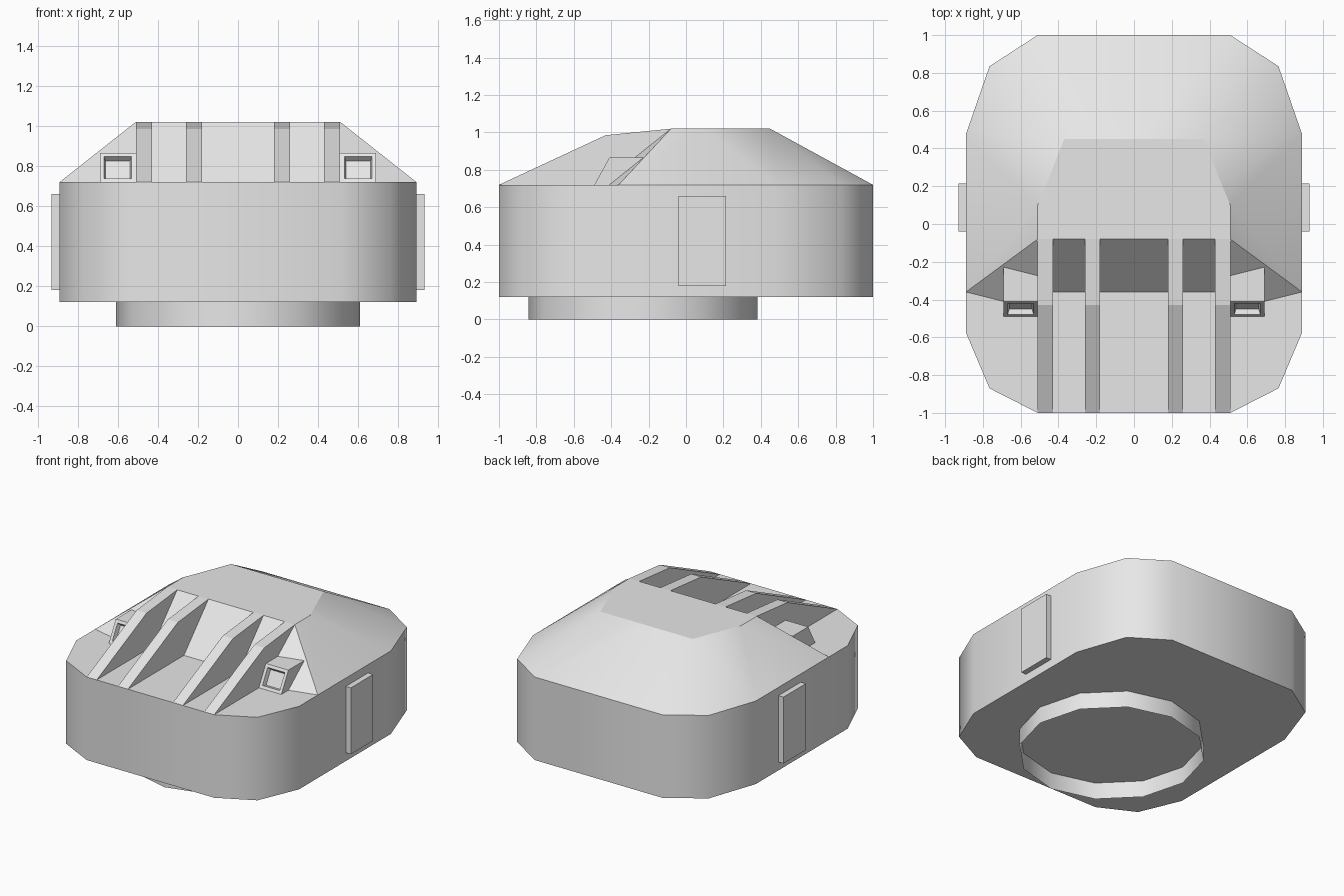
import bpy, bmesh, math

if "Cube" in bpy.data.objects:
    bpy.data.objects.remove(bpy.data.objects["Cube"])

grey = bpy.data.materials.new("plain grey")
grey.diffuse_color = (0.8, 0.8, 0.8, 1)
grey.use_nodes = True
grey.node_tree.nodes["Principled BSDF"].inputs["Base Color"].default_value = grey.diffuse_color


def finish(name, bm, smooth=None, mirror=False):
    """Turn a bmesh into a named object, optionally mirrored across x and smoothed."""
    bmesh.ops.recalc_face_normals(bm, faces=bm.faces[:])
    mesh = bpy.data.meshes.new(name)
    bm.to_mesh(mesh)
    bm.free()
    mesh.materials.append(grey)
    obj = bpy.data.objects.new(name, mesh)
    bpy.context.collection.objects.link(obj)
    if mirror:
        obj.modifiers.new("mirror", "MIRROR").use_clip = True
    if smooth:
        bpy.ops.object.select_all(action="DESELECT")
        obj.select_set(True)
        bpy.context.view_layer.objects.active = obj
        bpy.ops.object.shade_smooth_by_angle(angle=math.radians(smooth))
    return obj


def prism(points, offset):
    """Closed solid: a planar outline pushed along an offset vector."""
    bm = bmesh.new()
    face = bm.faces.new([bm.verts.new(p) for p in points])
    new = bmesh.ops.extrude_face_region(bm, geom=[face])["geom"]
    verts = [g for g in new if isinstance(g, bmesh.types.BMVert)]
    # the starting face stays as the other cap
    bmesh.ops.translate(bm, verts=verts, vec=offset)
    if face.is_valid is False or len(bm.faces) < len(points) + 2:
        bm.faces.new([v for v in bm.verts if v not in verts])
    bmesh.ops.recalc_face_normals(bm, faces=bm.faces[:])
    return bm


DECK, TOP = 0.72, 1.02

# body: chamfered outline, straight walls
half = [(0.51, -1), (0.765, -0.87), (0.89, -0.575),
        (0.89, 0.475), (0.765, 0.835), (0.51, 1)]
outline = half + [(-x, y) for x, y in reversed(half)]
finish("body", prism([(x, y, 0.12) for x, y in outline], (0, 0, DECK - 0.12)), smooth=42)

# base ring: open thin collar under the body
bm = bmesh.new()
ring = [(0.61 * math.cos(i * math.pi / 6), 0.613 * math.sin(i * math.pi / 6) - 0.23)
        for i in range(12)]
low = [bm.verts.new((x, y, 0)) for x, y in ring]
high = [bm.verts.new((x, y, 0.12)) for x, y in ring]
for i in range(12):
    j = (i + 1) % 12
    bm.faces.new((low[i], low[j], high[j], high[i]))
finish("base_ring", bm, smooth=42)

# hood: sloped roof with flat top, right half mirrored
top_pts = [(0, 0.45), (0.37, 0.45), (0.46, 0.22), (0.51, 0.1), (0.51, -0.08), (0, -0.08)]
foot_pts = [(0, 1), (0.51, 1), (0.765, 0.835), (0.89, 0.475),
            (0.89, -0.36), (0.51, -0.455), (0.51, -0.36), (0, -0.36)]
bm = bmesh.new()
v = [bm.verts.new((x, y, TOP)) for x, y in top_pts]
v += [bm.verts.new((x, y, DECK)) for x, y in foot_pts]
for f in [(0, 1, 2, 3, 4, 5), (0, 6, 7, 1), (1, 7, 8), (1, 8, 9), (1, 9, 2),
          (2, 9, 3), (3, 9, 10, 4), (4, 10, 11), (4, 11, 12), (4, 12, 13, 5)]:
    bm.faces.new([v[i] for i in f])
finish("hood", bm, smooth=25, mirror=True)

# fins: four sloping ribs in front of the hood
fin_profile = [(-0.08, TOP), (-0.43, 0.985), (-1, DECK), (-0.36, DECK)]
for name, x in (("inner_fins", 0.18), ("outer_fins", 0.43)):
    finish(name, prism([(x, y, z) for y, z in fin_profile], (0.08, 0, 0)), mirror=True)

# lamps: slanted boxes with a recessed front, one each side
lamp_profile = [(-0.22, 0.865), (-0.41, 0.865), (-0.49, DECK), (-0.3, DECK)]
bm = prism([(0.51, y, z) for y, z in lamp_profile], (0.18, 0, 0))
front = min(bm.faces, key=lambda f: f.calc_center_median().y)
bmesh.ops.inset_region(bm, faces=[front], thickness=0.03, depth=0)
bmesh.ops.inset_region(bm, faces=[front], thickness=0.012, depth=-0.03)
finish("lamps", bm, mirror=True)

# side plates: thin panels on the walls
plate = [(0.88, -0.04, 0.18), (0.88, 0.215, 0.18), (0.88, 0.215, 0.66), (0.88, -0.04, 0.66)]
finish("side_plates", prism(plate, (0.05, 0, 0)), mirror=True)
